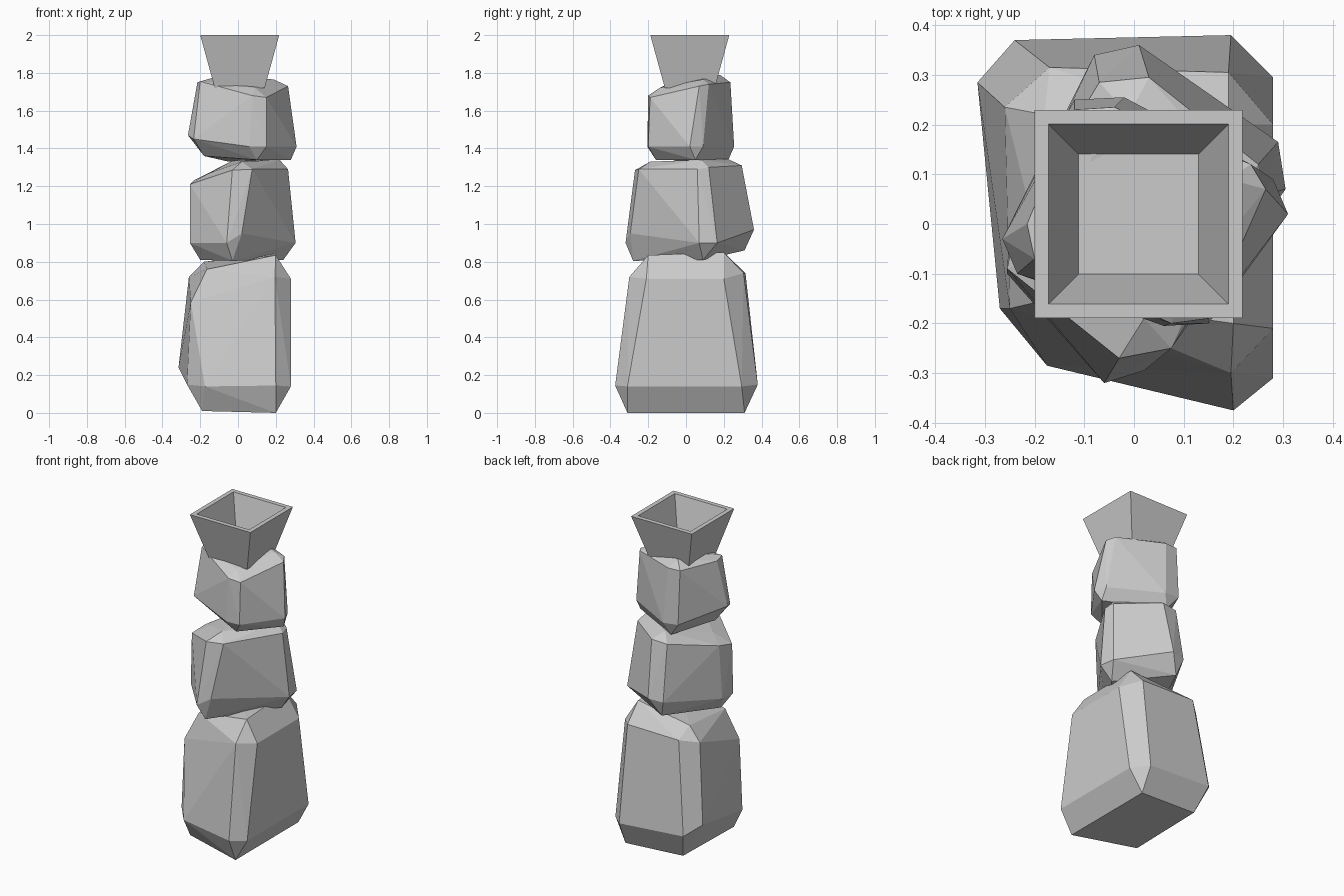
import bpy, bmesh


def to_object(name, bm):
    bmesh.ops.recalc_face_normals(bm, faces=bm.faces[:])
    mesh = bpy.data.meshes.new(name)
    bm.to_mesh(mesh)
    bm.free()
    obj = bpy.data.objects.new(name, mesh)
    bpy.context.collection.objects.link(obj)
    return obj


def stone(name, *rings):
    """Chiselled convex block wrapped round rings of corner points."""
    bm = bmesh.new()
    verts = [bm.verts.new(p) for ring in rings for p in ring]
    res = bmesh.ops.convex_hull(bm, input=verts)
    junk = {g for g in res["geom_interior"] + res["geom_unused"]
            if isinstance(g, bmesh.types.BMVert)}
    bmesh.ops.delete(bm, geom=list(junk), context='VERTS')
    bmesh.ops.dissolve_limit(bm, angle_limit=0.06, verts=bm.verts[:], edges=bm.edges[:])
    return to_object(name, bm)


# Large base stone: foot, wide ring, shoulder, crown
stone("base_stone",
      [(-.19, -.2, .01), (.2, -.31, 0), (.2, .31, 0), (-.19, .3, .02)],
      [(-.315, .285, .24), (-.24, .37, .18), (.195, .38, .15), (.28, .295, .14),
       (.28, -.31, .14), (.2, -.375, .145), (-.175, -.285, .14), (-.27, -.17, .15)],
      [(-.26, .235, .72), (-.17, .315, .74), (.19, .305, .74), (.28, .2, .71),
       (.28, -.21, .71), (.195, -.3, .72), (-.165, -.2, .585), (-.25, -.17, .585)],
      [(-.18, .22, .80), (.19, .2, .85), (.2, -.2, .835), (-.165, -.15, .76)])

# Middle stone, turned so a corner faces front
stone("middle_stone",
      [(-.2, -.06, .81), (-.03, -.28, .805), (.24, .09, .81), (-.05, .31, .86)],
      [(-.06, -.32, .9), (.02, -.295, .95), (.305, .07, .9), (.29, .165, .9),
       (.01, .36, .97), (-.08, .34, .96), (-.25, .0, .9), (-.255, -.1, .9)],
      [(-.03, -.27, 1.285), (.075, -.25, 1.29), (.265, .06, 1.29), (.25, .12, 1.3),
       (.03, .295, 1.31), (-.07, .285, 1.3), (-.235, .01, 1.23), (-.255, -.09, 1.21)],
      [(.02, -.19, 1.33), (.22, .08, 1.34), (-.01, .22, 1.345), (-.15, -.05, 1.27)])

# Upper stone
stone("upper_stone",
      [(.1, -.16, 1.34), (.28, .05, 1.34), (-.05, .22, 1.33), (-.18, -.03, 1.36)],
      [(.06, -.205, 1.41), (.15, -.2, 1.41), (.31, .02, 1.41), (.28, .09, 1.41),
       (-.02, .255, 1.41), (-.12, .25, 1.42), (-.265, -.03, 1.47), (-.235, -.1, 1.45)],
      [(.075, -.2, 1.68), (.15, -.19, 1.67), (.265, .07, 1.73), (.235, .12, 1.74),
       (-.04, .235, 1.75), (-.12, .23, 1.75), (-.215, 0, 1.75), (-.2, -.07, 1.755)],
      [(.09, -.14, 1.72), (.19, .09, 1.765), (-.07, .18, 1.79), (-.13, .01, 1.775)])

# Square flared bowl: outer base, outer rim, inner rim, inner floor
bm = bmesh.new()
cx, cy = .009, .02
rings = []
for half, z in ((.132, 1.72), (.209, 2.0), (.181, 2.0), (.121, 1.785)):
    rings.append([bm.verts.new((cx + sx * half, cy + sy * half, z))
                  for sx, sy in ((-1, -1), (1, -1), (1, 1), (-1, 1))])
for a, b in zip(rings, rings[1:]):
    for i in range(4):
        j = (i + 1) % 4
        bm.faces.new((a[i], a[j], b[j], b[i]))
bm.faces.new(rings[0])
bm.faces.new(rings[-1])
to_object("top_bowl", bm)
